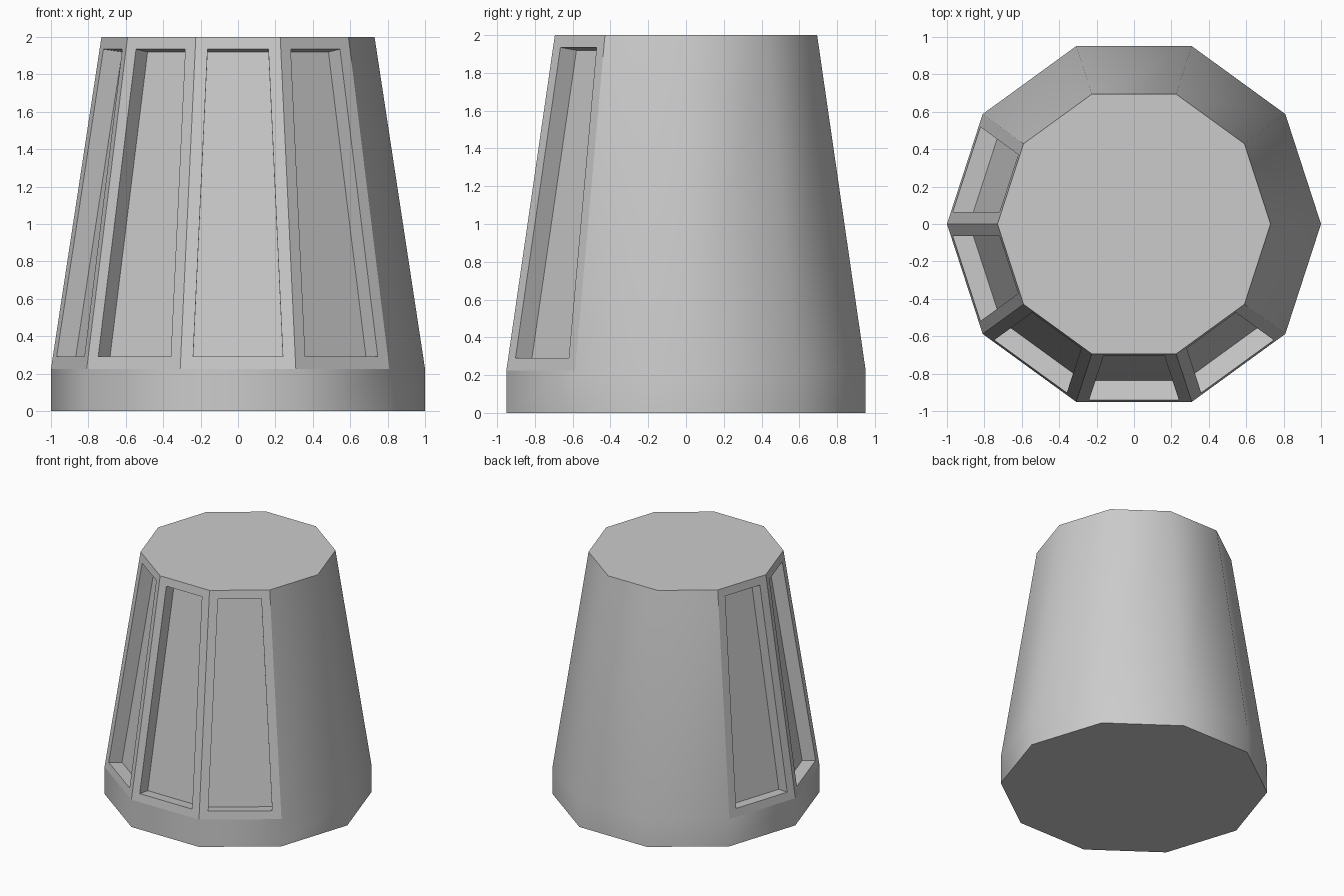
import bpy, bmesh, math

if "Cube" in bpy.data.objects:
    bpy.data.objects.remove(bpy.data.objects["Cube"])

SIDES = 10
PROFILE = [(1.0, 0.0), (1.0, 0.225), (0.73, 2.0)]   # radius, height
FRAME, DEPTH = 0.066, 0.106
PANELS = range(4, 9)                                # sides with recessed panels

bm = bmesh.new()

# Ten-sided tapered body with a straight base band
rings = [[bm.verts.new((r * math.cos(2 * math.pi * i / SIDES),
                        r * math.sin(2 * math.pi * i / SIDES), z))
          for i in range(SIDES)] for r, z in PROFILE]
panel_faces = []
for level, (low, high) in enumerate(zip(rings, rings[1:])):
    for i in range(SIDES):
        j = (i + 1) % SIDES
        face = bm.faces.new((low[i], low[j], high[j], high[i]))
        face.smooth = True
        if level == 1 and i in PANELS:
            panel_faces.append(face)

# Flat top and bottom
bm.faces.new(rings[-1])
bm.faces.new(list(reversed(rings[0])))
bm.normal_update()

# Framed recessed panels, flat shaded
for face in panel_faces:
    face.smooth = False
    frame = bmesh.ops.inset_individual(bm, faces=[face], thickness=FRAME,
                                       use_even_offset=True)["faces"]
    for f in frame:
        f.smooth = False
    bm.normal_update()
    inward = face.normal * -DEPTH
    floor = bmesh.ops.extrude_discrete_faces(bm, faces=[face])["faces"][0]
    bmesh.ops.translate(bm, verts=list(floor.verts), vec=inward)
    floor.smooth = False
    for edge in floor.edges:
        for f in edge.link_faces:
            f.smooth = False

bmesh.ops.recalc_face_normals(bm, faces=bm.faces[:])
mesh = bpy.data.meshes.new("tapered_body")
bm.to_mesh(mesh)
bm.free()
bpy.context.collection.objects.link(bpy.data.objects.new("tapered_body", mesh))
